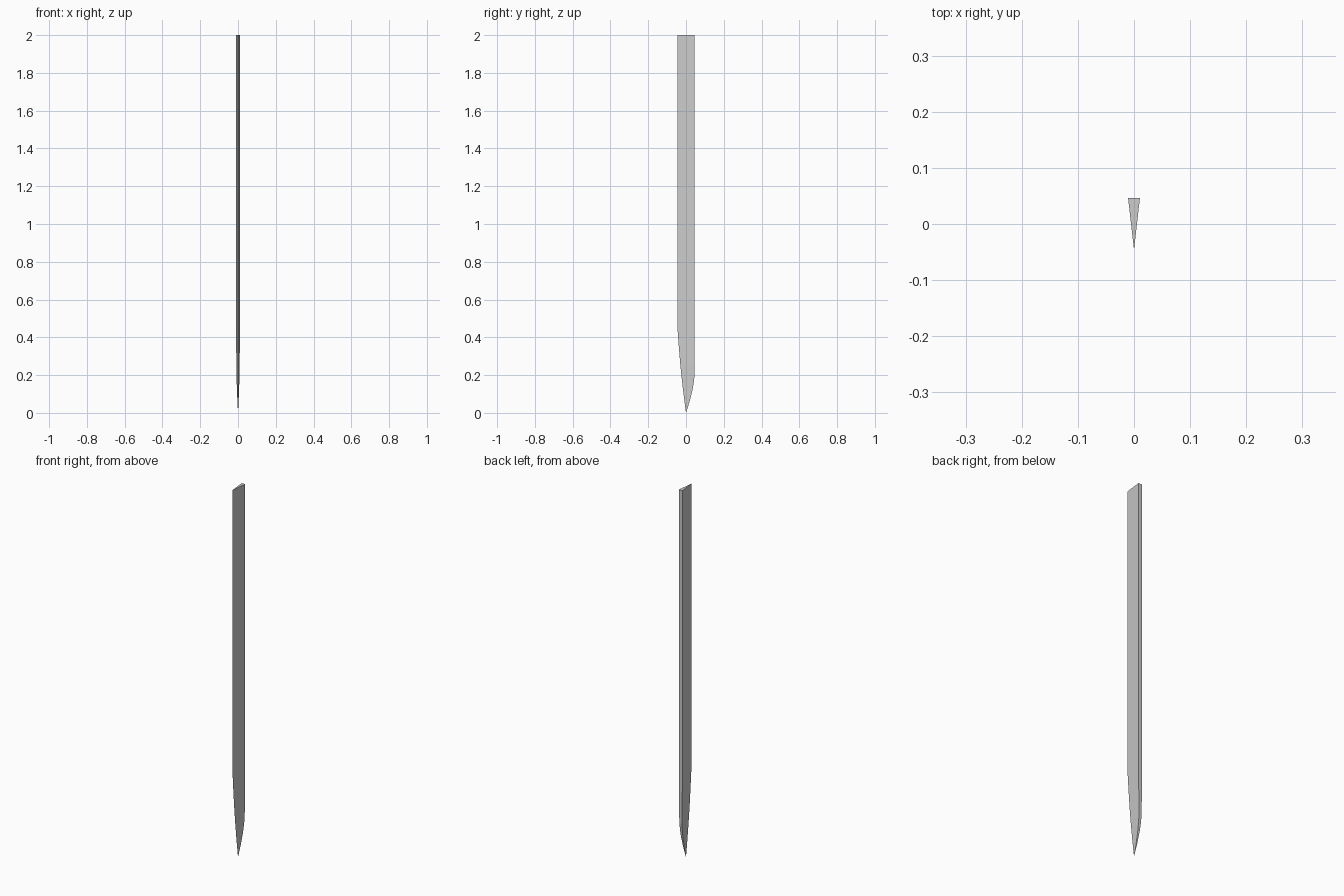
import bpy, bmesh

if "Cube" in bpy.data.objects:
    bpy.data.objects.remove(bpy.data.objects["Cube"])

# Blade stations: height, cutting edge y, spine y (wedge width follows the chord)
STATIONS = [
    (0.06, -0.008, 0.019),
    (0.12, -0.0155, 0.034),
    (0.16, -0.020, 0.041),
    (0.20, -0.0245, 0.0455),
    (0.26, -0.0305, 0.046),
    (0.35, -0.038, 0.046),
    (0.46, -0.046, 0.046),
    (2.00, -0.046, 0.046),
]
HALF_WIDTH = 0.0105
FULL_CHORD = 0.092

bm = bmesh.new()
tip = bm.verts.new((0, 0, 0))
rings = []
for z, edge, spine in STATIONS:
    w = HALF_WIDTH * (spine - edge) / FULL_CHORD
    rings.append([bm.verts.new(p) for p in ((0, edge, z), (w, spine, z), (-w, spine, z))])

# Pointed tip, lofted wedge body and flat top
for i in range(3):
    j = (i + 1) % 3
    bm.faces.new((tip, rings[0][j], rings[0][i]))
    for a, b in zip(rings, rings[1:]):
        bm.faces.new((a[i], a[j], b[j], b[i]))
bm.faces.new(rings[-1])
bmesh.ops.recalc_face_normals(bm, faces=bm.faces)

mesh = bpy.data.meshes.new("blade")
bm.to_mesh(mesh)
bm.free()
blade = bpy.data.objects.new("blade", mesh)
bpy.context.collection.objects.link(blade)
